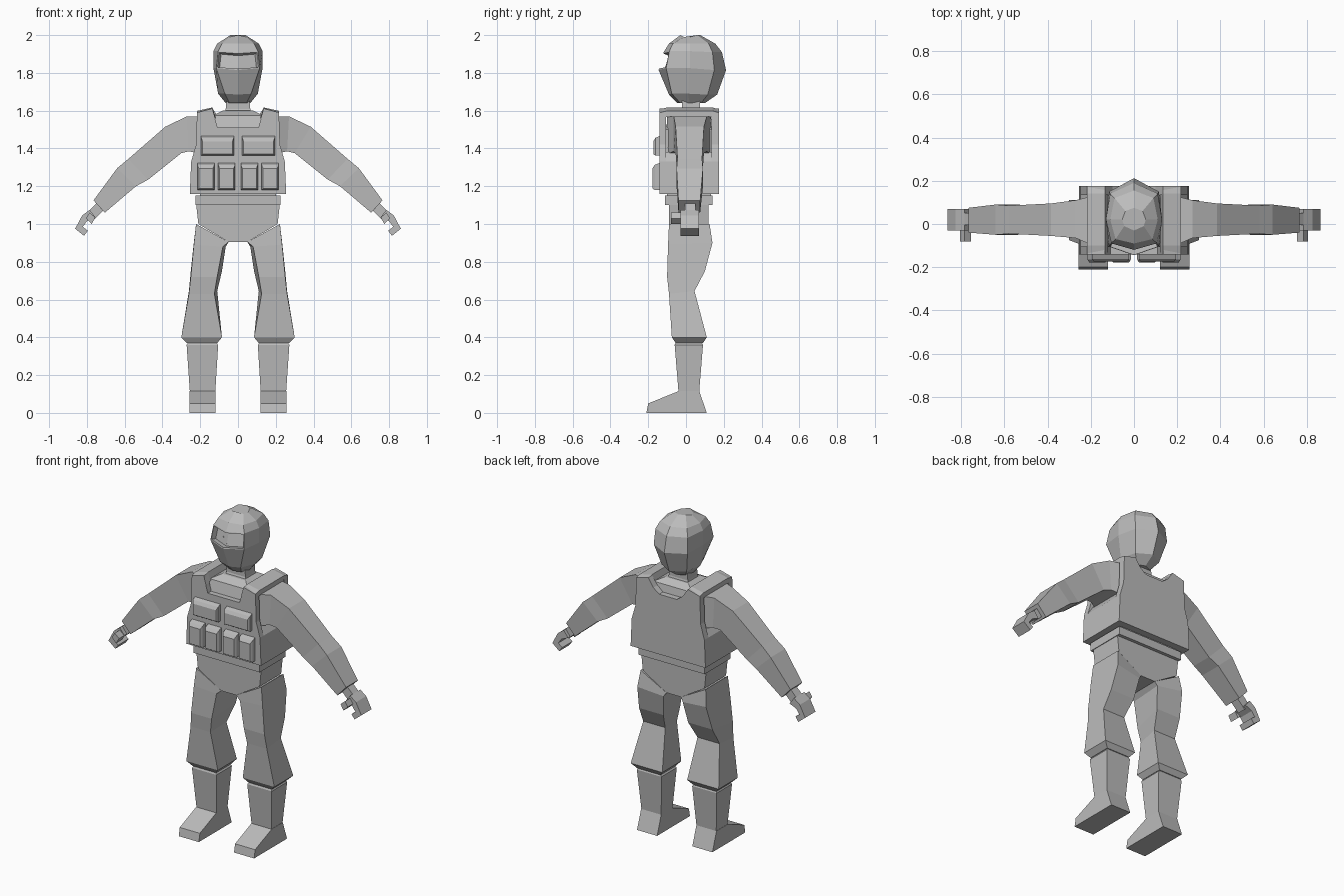
import bpy, bmesh

grey = bpy.data.materials.new("plain_grey")
grey.diffuse_color = (0.5, 0.5, 0.5, 1)


def finish(name, bm):
    bmesh.ops.recalc_face_normals(bm, faces=bm.faces)
    mesh = bpy.data.meshes.new(name)
    bm.to_mesh(mesh)
    bm.free()
    mesh.materials.append(grey)
    obj = bpy.data.objects.new(name, mesh)
    bpy.context.collection.objects.link(obj)
    return obj


def skin(rings):
    """Bridge a stack of point rings and cap both ends."""
    bm = bmesh.new()
    rows = [[bm.verts.new(p) for p in ring] for ring in rings]
    n = len(rows[0])
    for a, b in zip(rows, rows[1:]):
        for i in range(n):
            j = (i + 1) % n
            bm.faces.new((a[i], a[j], b[j], b[i]))
    bm.faces.new(rows[0])
    bm.faces.new(rows[-1])
    return bm


def loft(name, rings):
    return finish(name, skin(rings))


def rect(z, x0, x1, y0, y1):
    return [(x0, y0, z), (x1, y0, z), (x1, y1, z), (x0, y1, z)]


def pair(name, rings):
    """Left and right copies of a lofted part."""
    for side, s in (("right", 1), ("left", -1)):
        loft(f"{name}_{side}", [[(s * x, y, z) for x, y, z in r] for r in rings])


def plate(name, half, y0, y1):
    """Symmetrical panel in the xz plane, from its right-hand outline."""
    outline = half + [(-x, z) for x, z in reversed(half)]
    return loft(name, [[(x, y, z) for x, z in outline] for y in (y0, y1)])


# Pelvis and belt
plate("pelvis", [(0.05, 0.905), (0.21, 1.0), (0.222, 1.11)], -0.09, 0.12)
loft("belt", [rect(1.10, -0.225, 0.225, -0.11, 0.14), rect(1.15, -0.225, 0.225, -0.11, 0.14)])

# Trouser legs: slanted hip ring, then knee, flare and tucked hem
hip = [(0.05, -0.09, 0.905), (0.222, -0.09, 1.0), (0.222, 0.125, 1.0), (0.05, 0.12, 0.905)]
pair("trouser_leg", [
    hip,
    [(0.08, -0.095, 0.88), (0.234, -0.095, 0.89), (0.234, 0.14, 0.90), (0.065, 0.125, 0.88)],
    [(0.11, -0.10, 0.72), (0.25, -0.10, 0.72), (0.25, 0.10, 0.75), (0.085, 0.10, 0.75)],
    [(0.125, -0.09, 0.63), (0.26, -0.09, 0.63), (0.26, 0.045, 0.645), (0.11, 0.045, 0.645)],
    rect(0.40, 0.085, 0.30, -0.075, 0.11),
    rect(0.37, 0.11, 0.27, -0.055, 0.09),
])

# Boots: shaft and wedge foot
pair("boot_shaft", [rect(0.38, 0.12, 0.26, -0.05, 0.08), rect(0.36, 0.105, 0.272, -0.06, 0.09),
                    rect(0.115, 0.12, 0.255, -0.04, 0.07)])
foot = [(0.07, 0.115), (0.11, 0), (-0.21, 0), (-0.20, 0.05), (-0.04, 0.115)]
pair("boot_foot", [[(x, y, z) for y, z in foot] for x in (0.12, 0.257)])

# Torso, neck
loft("torso", [rect(1.12, -0.20, 0.20, -0.10, 0.13), rect(1.50, -0.205, 0.205, -0.11, 0.145),
               rect(1.575, -0.13, 0.13, -0.09, 0.13), rect(1.60, -0.08, 0.08, -0.04, 0.09)])
loft("neck", [rect(1.56, -0.075, 0.075, -0.04, 0.09), rect(1.61, -0.065, 0.065, -0.02, 0.075),
              rect(1.67, -0.06, 0.06, -0.02, 0.075)])

# Vest: waist band, front and back panels, shoulder straps
loft("vest_band", [rect(1.16, -0.255, 0.255, -0.138, 0.173), rect(1.33, -0.248, 0.248, -0.138, 0.173),
                   rect(1.38, -0.215, 0.215, -0.12, 0.15)])
panel = [(0.255, 1.16), (0.248, 1.33), (0.222, 1.42), (0.217, 1.59), (0.135, 1.612)]
plate("vest_front", [(0.0, 1.16)] + panel + [(0.125, 1.57), (0.108, 1.51), (0.0, 1.51)], -0.14, -0.105)
plate("vest_back", [(0.0, 1.16)] + panel + [(0.10, 1.56), (0.06, 1.53), (0.0, 1.53)], 0.135, 0.175)
pair("shoulder_strap", [
    [(0.12, y, z - 0.05), (0.217, y, z - 0.05), (0.217, y, z - 0.018), (0.135, y, z)]
    for y, z in ((-0.14, 1.607), (-0.10, 1.617), (0.14, 1.617), (0.175, 1.607))])


def pouch(name, x0, x1, z0, z1, depth):
    y = -0.135
    d = 0.008
    pair(name, [[(a, yy, c) for a, c in ((x0 + e, z0 + e), (x1 - e, z0 + e), (x1 - e, z1 - t), (x0 + e, z1 - t))]
                for yy, e, t in ((y, 0, 0), (y - depth * 0.7, 0, 0.012), (y - depth, d, 0.03))])


pouch("chest_pouch", 0.022, 0.195, 1.362, 1.468, 0.038)
pouch("inner_pouch", 0.015, 0.105, 1.18, 1.325, 0.043)
pouch("outer_pouch", 0.125, 0.215, 1.18, 1.325, 0.043)

# Arms: each station gives top point, bottom point and depth range
arm = [((0.19, 1.57), (0.19, 1.37), -0.10, 0.13), ((0.27, 1.57), (0.26, 1.385), -0.065, 0.11),
       ((0.385, 1.515), (0.30, 1.375), -0.055, 0.095), ((0.58, 1.345), (0.475, 1.235), -0.045, 0.085),
       ((0.64, 1.295), (0.54, 1.20), -0.05, 0.09), ((0.765, 1.125), (0.705, 1.06), -0.04, 0.075)]
pair("arm", [[(a[0], y0, a[1]), (a[0], y1, a[1]), (b[0], y1, b[1]), (b[0], y0, b[1])]
             for a, b, y0, y1 in arm])

# Wrists and curled hands
pair("wrist", [[(0.75, y0, 1.11), (0.75, y1, 1.11), (0.715, y1, 1.07), (0.715, y0, 1.07)]
               if k == 0 else
               [(0.80, y0, 1.06), (0.80, y1, 1.06), (0.765, y1, 1.02), (0.765, y0, 1.02)]
               for k, y0, y1 in ((0, -0.005, 0.05), (1, -0.005, 0.05))])
hand = [(0.785, 1.075), (0.825, 1.045), (0.862, 0.975), (0.815, 0.937),
        (0.795, 0.965), (0.822, 0.985), (0.80, 1.015), (0.755, 1.035)]
pair("hand", [[(x, y, z) for x, z in hand] for y in (-0.03, 0.07)])
pair("thumb", [[(x, y, z) for x, z in ((0.755, 1.035), (0.785, 1.06), (0.805, 1.03), (0.775, 1.0))]
               for y in (-0.02, -0.08)])


# Helmet: eight-sided rings, with the visor opening inset into the front
def head_ring(z, front, xf, yf, xs, ys, xb, yb, back, zside):
    right = [(xf, yf, zside), (xs, ys, zside), (xb, yb, z)]
    return ([(0, front, z)] + right + [(0, back, z)] + [(-x, y, c) for x, y, c in reversed(right)])


bm = skin([
    head_ring(1.64, -0.045, 0.045, -0.03, 0.065, 0.02, 0.05, 0.08, 0.10, 1.64),
    head_ring(1.685, -0.09, 0.07, -0.075, 0.105, 0.01, 0.085, 0.115, 0.165, 1.69),
    head_ring(1.815, -0.145, 0.115, -0.105, 0.13, 0.02, 0.115, 0.15, 0.212, 1.825),
    head_ring(1.91, -0.118, 0.105, -0.088, 0.13, 0.02, 0.11, 0.14, 0.19, 1.915),
    head_ring(1.955, -0.09, 0.085, -0.07, 0.11, 0.02, 0.09, 0.12, 0.155, 1.955),
    head_ring(2.0, -0.03, 0.045, -0.01, 0.055, 0.02, 0.04, 0.06, 0.075, 1.99),
])
bmesh.ops.recalc_face_normals(bm, faces=bm.faces)
opening = [f for f in bm.faces
           if 1.84 < f.calc_center_median().z < 1.89 and f.calc_center_median().y < -0.09]
bmesh.ops.inset_region(bm, faces=opening, thickness=0.008, depth=0)
bmesh.ops.inset_region(bm, faces=opening, thickness=0.004, depth=-0.03)
finish("helmet", bm)

# Nose bridge and eyes inside the opening
loft("nose", [[(-0.014, -0.08, 1.83), (0.014, -0.08, 1.83), (0, -0.112, 1.83)],
              [(-0.008, -0.07, 1.875), (0.008, -0.07, 1.875), (0, -0.09, 1.875)]])
pair("eye", [[(0.03, y, 1.848), (0.075, y + 0.017, 1.848), (0.07, y + 0.019, 1.86), (0.035, y + 0.004, 1.86)]
             for y in (-0.094, -0.085)])
